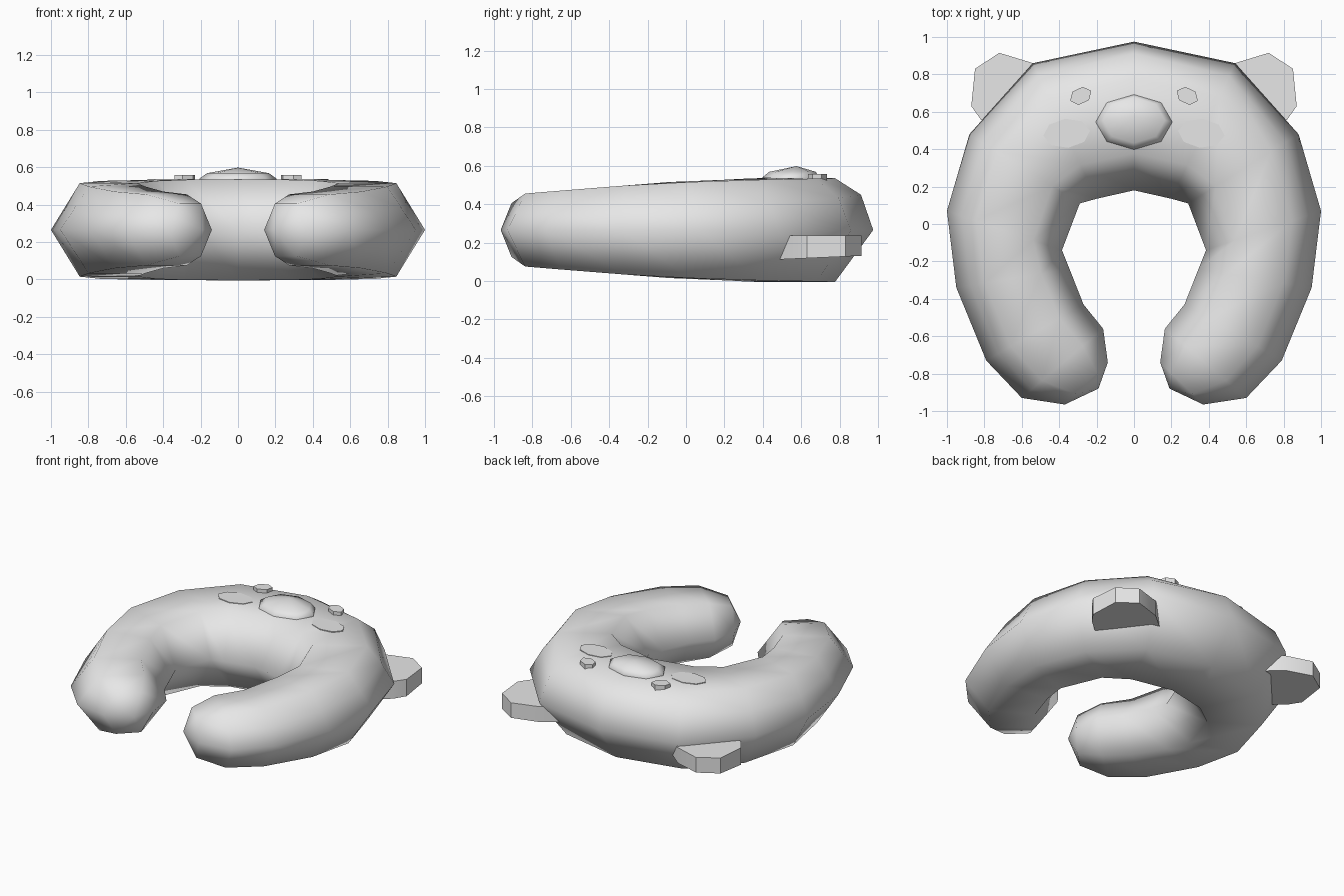
import bpy, bmesh, math
from mathutils import Vector

cube = bpy.data.objects.get("Cube")
if cube:
    bpy.data.objects.remove(cube, do_unlink=True)

fabric = bpy.data.materials.new("light grey fabric")
fabric.use_nodes = True
fabric.diffuse_color = (0.8, 0.8, 0.8, 1)
fabric.node_tree.nodes["Principled BSDF"].inputs["Base Color"].default_value = (0.8, 0.8, 0.8, 1)

MID = 0.265


def loft(name, rings, start=None, end=None, sharp=None):
    """Skin a list of closed rings; each end is a point fan or a flat cap."""
    bm = bmesh.new()
    loops = [[bm.verts.new(p) for p in ring] for ring in rings]
    n = len(loops[0])
    for a, b in zip(loops, loops[1:]):
        for i in range(n):
            j = (i + 1) % n
            bm.faces.new((a[i], a[j], b[j], b[i]))
    for loop, tip in ((loops[0], start), (loops[-1], end)):
        if tip is None:
            bm.faces.new(loop)
        else:
            v = bm.verts.new(tip)
            for i in range(n):
                bm.faces.new((loop[i], loop[(i + 1) % n], v))
    bmesh.ops.recalc_face_normals(bm, faces=bm.faces[:])
    mesh = bpy.data.meshes.new(name)
    bm.to_mesh(mesh)
    bm.free()
    mesh.materials.append(fabric)
    obj = bpy.data.objects.new(name, mesh)
    bpy.context.collection.objects.link(obj)
    bpy.ops.object.select_all(action='DESELECT')
    obj.select_set(True)
    bpy.context.view_layer.objects.active = obj
    if sharp:
        bpy.ops.object.shade_smooth_by_angle(angle=math.radians(sharp))
    else:
        bpy.ops.object.shade_smooth()
    return obj


# Body: outer rim point, inner rim point, half height, bulge of upper back
stations = [
    ((0, 0.975), (0, 0.18), 0.27, 1),
    ((0.54, 0.86), (0.20, 0.135), 0.268, 0.7),
    ((0.88, 0.48), (0.29, 0.11), 0.262, 0.2),
    ((1.0, 0.07), (0.385, -0.14), 0.25, 0),
    ((0.95, -0.34), (0.345, -0.24), 0.232, 0),
    ((0.79, -0.73), (0.27, -0.43), 0.205, 0),
    ((0.60, -0.93), (0.165, -0.56), 0.19, 0),
    ((0.37, -0.965), (0.14, -0.74), 0.14, 0),
]


def section(outer, inner, h, bulge, side):
    # Hexagon with one extra point that rounds the upper outer edge
    shape = [(0, 0), (0.125 - 0.045 * bulge, 0.5 + 0.18 * bulge), (0.25, 1),
             (0.75, 1), (1, 0), (0.75, -1), (0.25, -1)]
    pts = []
    for t, k in shape:
        p = Vector(outer).lerp(Vector(inner), t)
        pts.append((side * p.x, p.y, MID + k * h))
    return pts


rings = [section(*s, -1) for s in reversed(stations[1:])]
rings += [section(*s, 1) for s in stations]
loft("pillow_body", rings, (-0.19, -0.88, MID), (0.19, -0.88, MID))


def oval(cx, cy, rx, ry, z, n, turn=0.0):
    pts = []
    for i in range(n):
        a = 2 * math.pi * i / n
        x, y = rx * math.cos(a), ry * math.sin(a)
        pts.append((cx + x * math.cos(turn) - y * math.sin(turn),
                    cy + x * math.sin(turn) + y * math.cos(turn), z))
    return pts


# Snout dome
loft("snout", [oval(0, 0.545, 0.205, 0.147, 0.51, 8),
               oval(0, 0.545, 0.205, 0.147, 0.54, 8),
               oval(0, 0.555, 0.165, 0.122, 0.568, 8)], end=(0, 0.575, 0.598))

ear_outline = [(0.42, 0.76), (0.54, 0.86), (0.72, 0.915), (0.85, 0.83),
               (0.87, 0.63), (0.82, 0.56), (0.70, 0.46)]

for side, word in ((1, "left"), (-1, "right")):
    # Ear: thick flat flap tucked into the outer side
    low = [(side * x, y, 0.09 + 0.045 * y) for x, y in ear_outline]
    high = [(side * x, y, 0.237) for x, y in ear_outline]
    loft(word + "_ear", [low, high], sharp=40)
    # Eye: small six-sided button
    loft(word + "_eye", [oval(side * 0.285, 0.685, 0.062, 0.045, z, 6, -side * 0.45)
                         for z in (0.52, 0.558)], sharp=40)
    # Cheek: thin patch
    loft(word + "_cheek", [oval(side * 0.36, 0.485, 0.125, 0.078, z, 8, -side * 0.1)
                           for z in (0.531, 0.537)], sharp=40)
